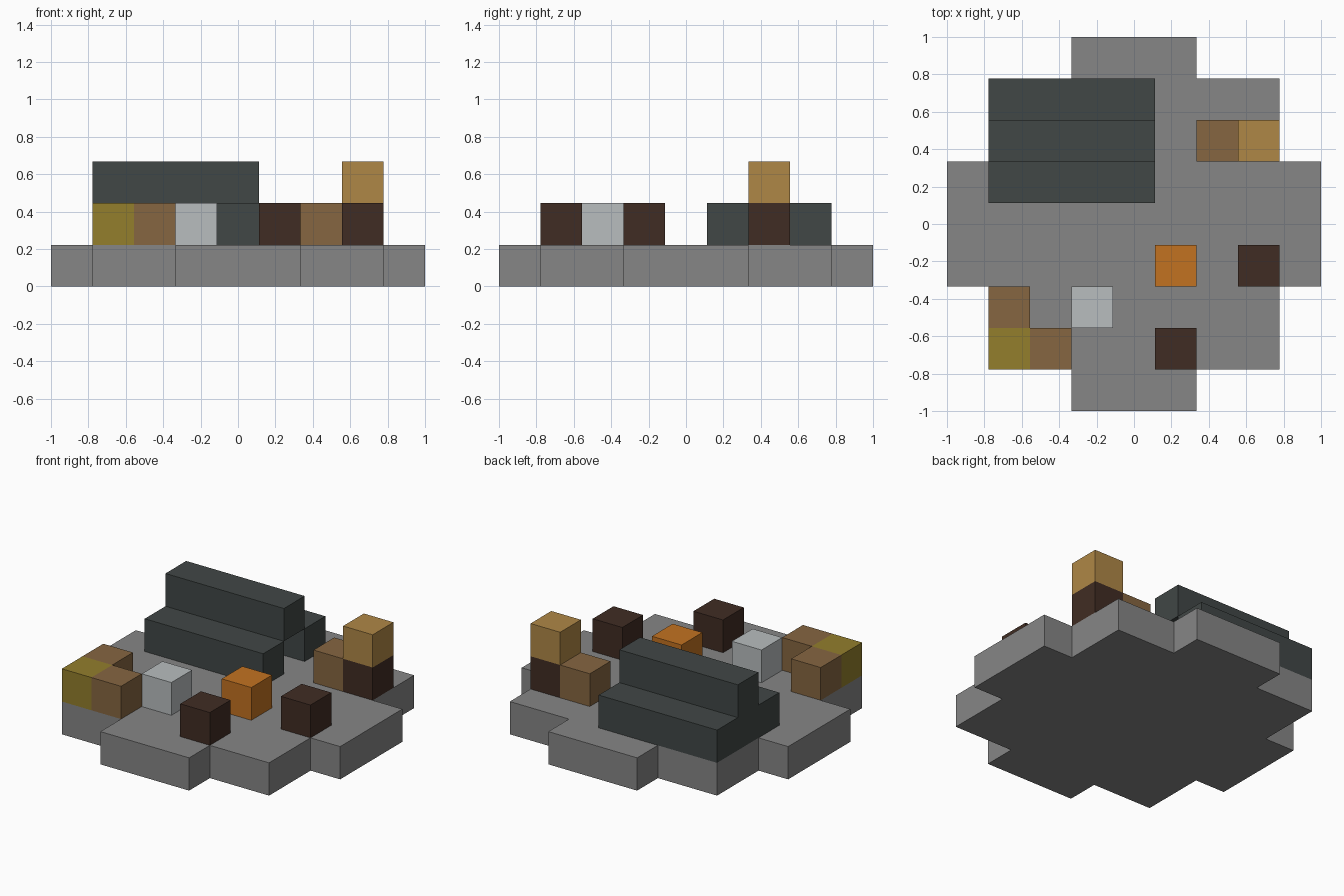
import bpy
import bmesh

cube = bpy.data.objects.get("Cube")
if cube:
    bpy.data.objects.remove(cube, do_unlink=True)

U = 2 / 9  # one grid cell


def linear(c):
    return c / 12.92 if c <= 0.04045 else ((c + 0.055) / 1.055) ** 2.4


def material(name, *rgb):
    colour = [linear(c / 255) for c in rgb] + [1]
    mat = bpy.data.materials.new(name)
    mat.use_nodes = True
    mat.diffuse_color = colour
    mat.node_tree.nodes["Principled BSDF"].inputs["Base Color"].default_value = colour
    return mat


stone = material("stone grey", 134, 134, 134)
canvas = material("dark slate", 65, 71, 70)
straw = material("olive yellow", 147, 126, 44)
wood = material("mid brown", 134, 102, 65)
silver = material("light grey", 184, 189, 191)
bark = material("dark brown", 64, 44, 35)
tan = material("tan", 175, 135, 70)
flame = material("orange", 194, 114, 33)


def finish(name, bm, mat):
    bmesh.ops.recalc_face_normals(bm, faces=bm.faces)
    mesh = bpy.data.meshes.new(name)
    bm.to_mesh(mesh)
    bm.free()
    mesh.materials.append(mat)
    obj = bpy.data.objects.new(name, mesh)
    bpy.context.collection.objects.link(obj)


def block(name, mat, x, y, z=1, w=1, d=1):
    """Box w by d cells and one cell tall, placed by its lowest grid corner."""
    bm = bmesh.new()
    bmesh.ops.create_cube(bm, size=1)
    for v in bm.verts:
        v.co.x = -1 + U * (x + w * (v.co.x + 0.5))
        v.co.y = -1 + U * (y + d * (v.co.y + 0.5))
        v.co.z = U * (z + v.co.z + 0.5)
    finish(name, bm, mat)


# Stepped ground slab: one corner outline turned through four quarters
corner = [(4.5, -1.5), (4.5, 1.5), (3.5, 1.5), (3.5, 3.5), (1.5, 3.5)]
outline = []
for turn in range(4):
    outline += corner[1:]
    corner = [(-y, x) for x, y in corner]
    outline.append(corner[0]) if corner[0] not in outline else None
outline = list(dict.fromkeys(outline))
bm = bmesh.new()
face = bm.faces.new([bm.verts.new((x * U, y * U, 0)) for x, y in outline])
top = bmesh.ops.extrude_face_region(bm, geom=[face], use_keep_orig=True)["geom"]
for v in top:
    if isinstance(v, bmesh.types.BMVert):
        v.co.z = U
finish("ground", bm, stone)

# Tent: two long walls, a closed end and a ridge, open toward +x
block("tent_front_wall", canvas, 1, 5, w=4)
block("tent_back_wall", canvas, 1, 7, w=4)
block("tent_end_wall", canvas, 1, 6)
block("tent_ridge", canvas, 1, 6, z=2, w=4)

# Campfire and log seats
block("campfire", flame, 5, 3)
block("front_log_seat", bark, 5, 1)
block("side_log_seat", bark, 7, 3)

# Supplies in the front corner
block("straw_bale", straw, 1, 1)
block("front_crate", wood, 2, 1)
block("side_crate", wood, 1, 2)
block("metal_block", silver, 3, 2)

# Stack beside the tent
block("stack_base", bark, 7, 6)
block("stack_top", tan, 7, 6, z=2)
block("stack_crate", wood, 6, 6)
